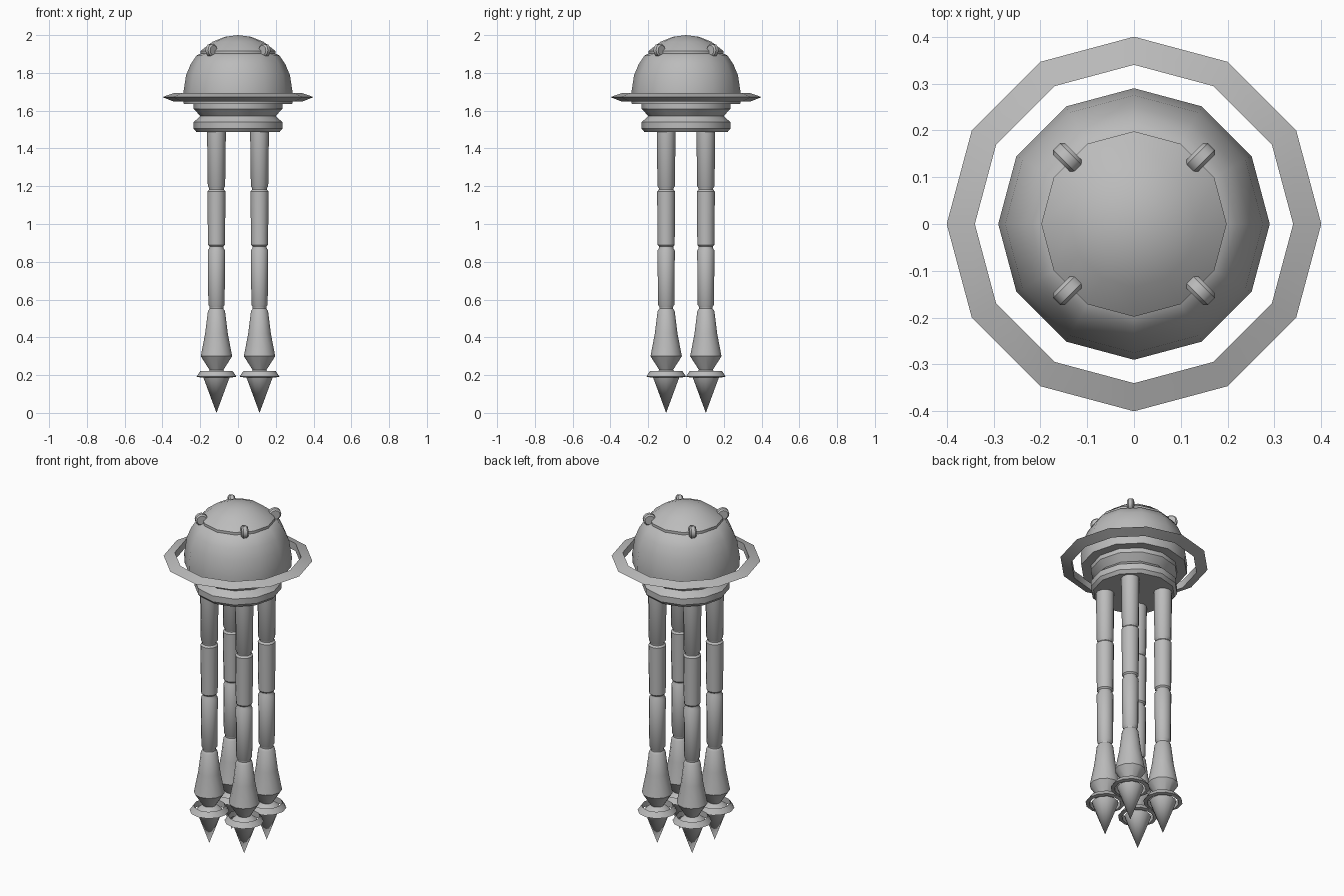
import bpy
import math

if "Cube" in bpy.data.objects:
    bpy.data.objects.remove(bpy.data.objects["Cube"])

grey = bpy.data.materials.new("grey metal")
grey.diffuse_color = (0.5, 0.5, 0.5, 1)
grey.use_nodes = True
grey.node_tree.nodes["Principled BSDF"].inputs["Base Color"].default_value = grey.diffuse_color


def lathe(name, profile, sides=12, loc=(0, 0, 0), closed=False, angle=35):
    """Spin an (r, z) profile listed top to bottom; r = 0 makes a pole."""
    verts, rows, faces = [], [], []
    for r, z in profile:
        start = len(verts)
        n = 1 if r == 0 else sides
        for i in range(n):
            a = 2 * math.pi * i / sides
            verts.append((r * math.cos(a), r * math.sin(a), z))
        rows.append([start + i % n for i in range(sides)])
    pairs = list(zip(rows, rows[1:]))
    if closed:
        pairs.append((rows[-1], rows[0]))
    for top, low in pairs:
        for i in range(sides):
            j = (i + 1) % sides
            face = list(dict.fromkeys((top[i], low[i], low[j], top[j])))
            faces.append(face)
    if not closed:
        if profile[0][0] > 0:
            faces.append(rows[0])
        if profile[-1][0] > 0:
            faces.append(rows[-1][::-1])
    mesh = bpy.data.meshes.new(name)
    mesh.from_pydata(verts, [], faces)
    mesh.materials.append(grey)
    obj = bpy.data.objects.new(name, mesh)
    bpy.context.collection.objects.link(obj)
    obj.location = loc
    bpy.ops.object.select_all(action='DESELECT')
    obj.select_set(True)
    bpy.context.view_layer.objects.active = obj
    bpy.ops.object.shade_smooth_by_angle(angle=math.radians(angle))
    return obj


def dome_point(r):
    return (r, 1.69 + 0.31 * math.sqrt(1 - (r / 0.29) ** 2))


# Domed head with a stepped seam below the cap
cap = [dome_point(r) for r in (0, 0.07, 0.135, 0.198)]
shell = [dome_point(r) for r in (0.22, 0.25, 0.275)]
lathe("head_dome", cap + [(0.198, 1.902)] + shell + [(0.29, 1.69), (0.287, 1.635)])

# Neck and base collar
lathe("neck_collar", [(0.235, 1.64), (0.235, 1.61), (0.20, 1.572), (0.225, 1.548),
                      (0.235, 1.54), (0.235, 1.505), (0.22, 1.487)])

# Floating halo ring around the head
lathe("halo_ring", [(0.34, 1.693), (0.40, 1.672), (0.34, 1.648)], closed=True)

# Four clamps over the cap seam
for k in range(4):
    a = math.radians(45 + 90 * k)
    clamp = lathe("seam_clamp", [(0.026, 0.018), (0.034, 0.010), (0.034, -0.010),
                                 (0.026, -0.018)],
                  loc=(0.2 * math.cos(a), 0.2 * math.sin(a), 1.92))
    clamp.rotation_euler = (math.pi / 2, 0, a)

# Segmented legs, spiked feet and foot rings
leg = [(0.05, 1.50), (0.046, 1.20), (0.039, 1.19), (0.039, 1.182),
       (0.048, 1.172), (0.045, 0.89), (0.038, 0.882), (0.038, 0.872),
       (0.046, 0.86), (0.043, 0.572), (0.036, 0.562), (0.036, 0.552),
       (0.045, 0.54), (0.060, 0.42), (0.083, 0.30), (0.035, 0.225)]
spike = [(0.035, 0.228), (0.072, 0.195), (0, 0)]
for x in (-0.114, 0.114):
    for y in (-0.105, 0.105):
        lathe("leg", leg, loc=(x, y, 0))
        lathe("foot_spike", spike, loc=(x, y, 0), angle=50)
        lathe("foot_ring", [(0.085, 0.222), (0.106, 0.192), (0.085, 0.188)],
              loc=(x, y, 0), closed=True)
